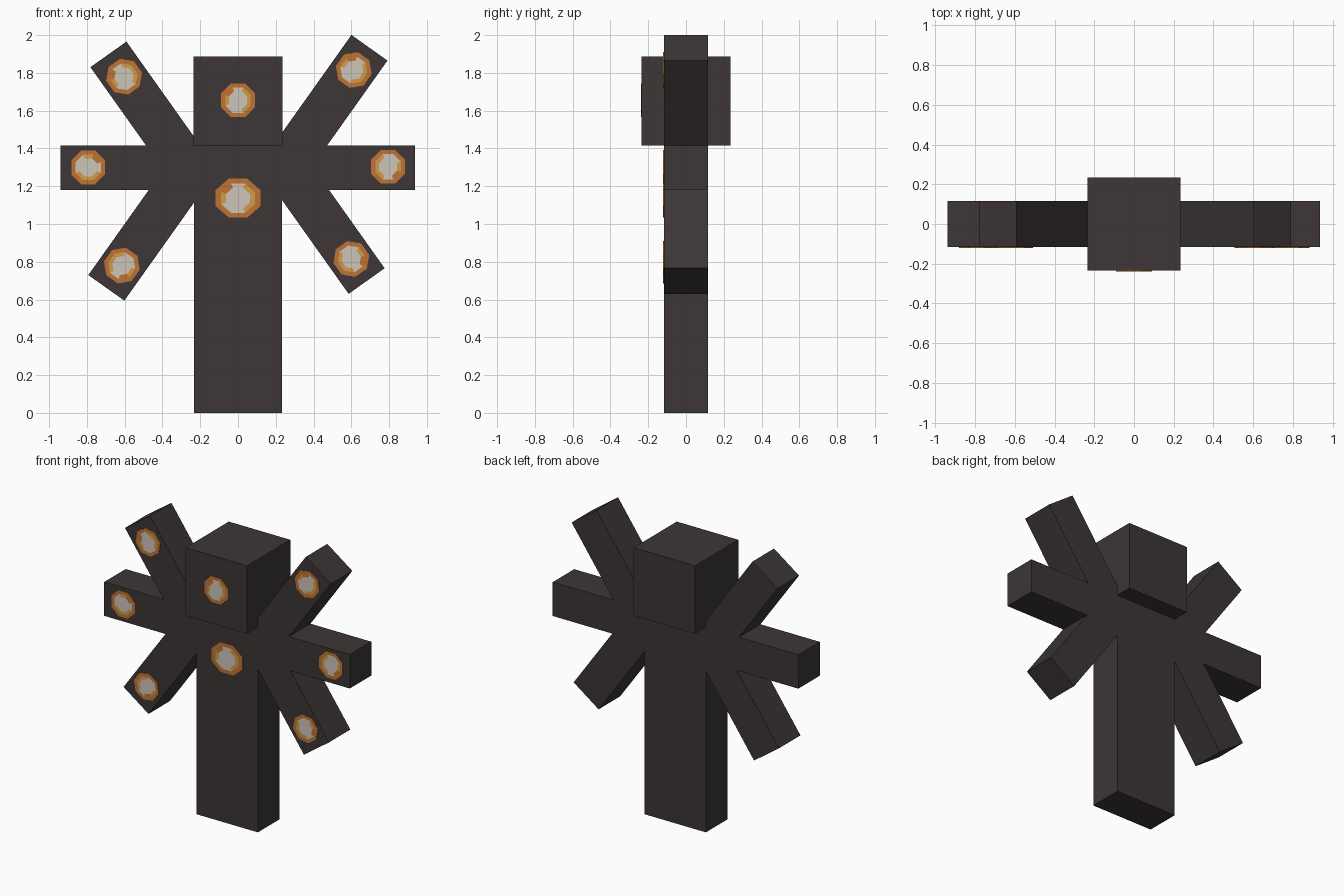
import bpy, bmesh, math
from mathutils import Matrix, Vector

if "Cube" in bpy.data.objects:
    bpy.data.objects.remove(bpy.data.objects["Cube"])


def material(name, hex_colour):
    linear = [(int(hex_colour[i:i + 2], 16) / 255 + 0.055) / 1.055 for i in (0, 2, 4)]
    colour = [c ** 2.4 for c in linear] + [1]
    mat = bpy.data.materials.new(name)
    mat.use_nodes = True
    mat.diffuse_color = colour
    mat.node_tree.nodes["Principled BSDF"].inputs["Base Color"].default_value = colour
    return mat


charcoal = material("charcoal", "3d3636")
spot_colours = [material("burnt orange", "bf7433"),
                material("amber", "d09c4a"),
                material("cream", "cdc5ba")]
ORANGE, AMBER, CREAM = range(3)

HALF = 0.117           # half thickness of body and arms
WIDE = 2 * HALF


def add_object(name, bm, mats):
    mesh = bpy.data.meshes.new(name)
    bm.to_mesh(mesh)
    bm.free()
    for mat in mats:
        mesh.materials.append(mat)
    obj = bpy.data.objects.new(name, mesh)
    bpy.context.collection.objects.link(obj)
    return obj


def box(name, centre, size, turn=0):
    bm = bmesh.new()
    bmesh.ops.create_cube(bm, size=1, matrix=Matrix.Diagonal((*size, 1)))
    obj = add_object(name, bm, [charcoal])
    obj.location = centre
    obj.rotation_euler.y = turn
    return obj


def spot(name, x, z, front, turn=0, width=1, height=1):
    """Thin octagonal plate: orange rim, mottled band, cream heart."""
    bm = bmesh.new()
    rings = []
    for radius, depth in ((0.097, 0), (0.097, 0.004), (0.073, 0.004), (0.052, 0.004)):
        ring = []
        for k in range(8):
            a = math.radians(22.5 + 45 * k)
            ring.append(bm.verts.new((radius * math.cos(a) * width, -depth,
                                      radius * math.sin(a) * height)))
        rings.append(ring)
    band = [AMBER, CREAM, ORANGE, AMBER, CREAM, CREAM, AMBER, AMBER]
    for level in range(3):
        for k in range(8):
            n = (k + 1) % 8
            face = bm.faces.new((rings[level][k], rings[level][n],
                                 rings[level + 1][n], rings[level + 1][k]))
            face.material_index = band[k] if level == 2 else ORANGE
    bm.faces.new(rings[3]).material_index = CREAM
    bmesh.ops.recalc_face_normals(bm, faces=bm.faces)
    # an open shell must look outward to the front
    if bm.faces[:][-1].normal.y > 0:
        bmesh.ops.reverse_faces(bm, faces=bm.faces)
    obj = add_object(name, bm, spot_colours)
    obj.location = (x, -front, z)
    obj.rotation_euler.y = turn


# Trunk and head
box("body", (0, 0, 0.708), (2 * WIDE, WIDE, 1.416))
box("head", (0, 0, 1.651), (2 * WIDE + 0.002, 2 * WIDE + 0.002, 0.47))
spot("head_spot", 0, 1.655, 2 * HALF + 0.001)
spot("body_spot", 0, 1.137, HALF, width=1.32, height=1.15)

# Horizontal arms
box("middle_arms", (-0.002, 0, 1.298), (1.876, WIDE, WIDE))
spot("right_middle_spot", -0.793, 1.3, HALF, math.radians(90))
spot("left_middle_spot", 0.795, 1.303, HALF, math.radians(180))

# Slanted arms: tip centre and spot centre
ARM = 0.9
slanted = {
    "right_upper": ((-0.686, 1.898), (-0.603, 1.78)),
    "left_upper": ((0.696, 1.933), (0.613, 1.815)),
    "right_lower": ((-0.697, 0.662), (-0.615, 0.78)),
    "left_lower": ((0.681, 0.698), (0.6, 0.815)),
}
for name, (tip, mark) in slanted.items():
    out = Vector((math.copysign(0.579, tip[0]), 0, math.copysign(0.815, tip[1] - 1.3)))
    out.normalize()
    centre = Vector((tip[0], 0, tip[1])) - out * ARM / 2
    turn = math.atan2(out.x, out.z)
    box(name + "_arm", centre, (WIDE, WIDE, ARM), turn)
    spot(name + "_spot", *mark, HALF, turn)
